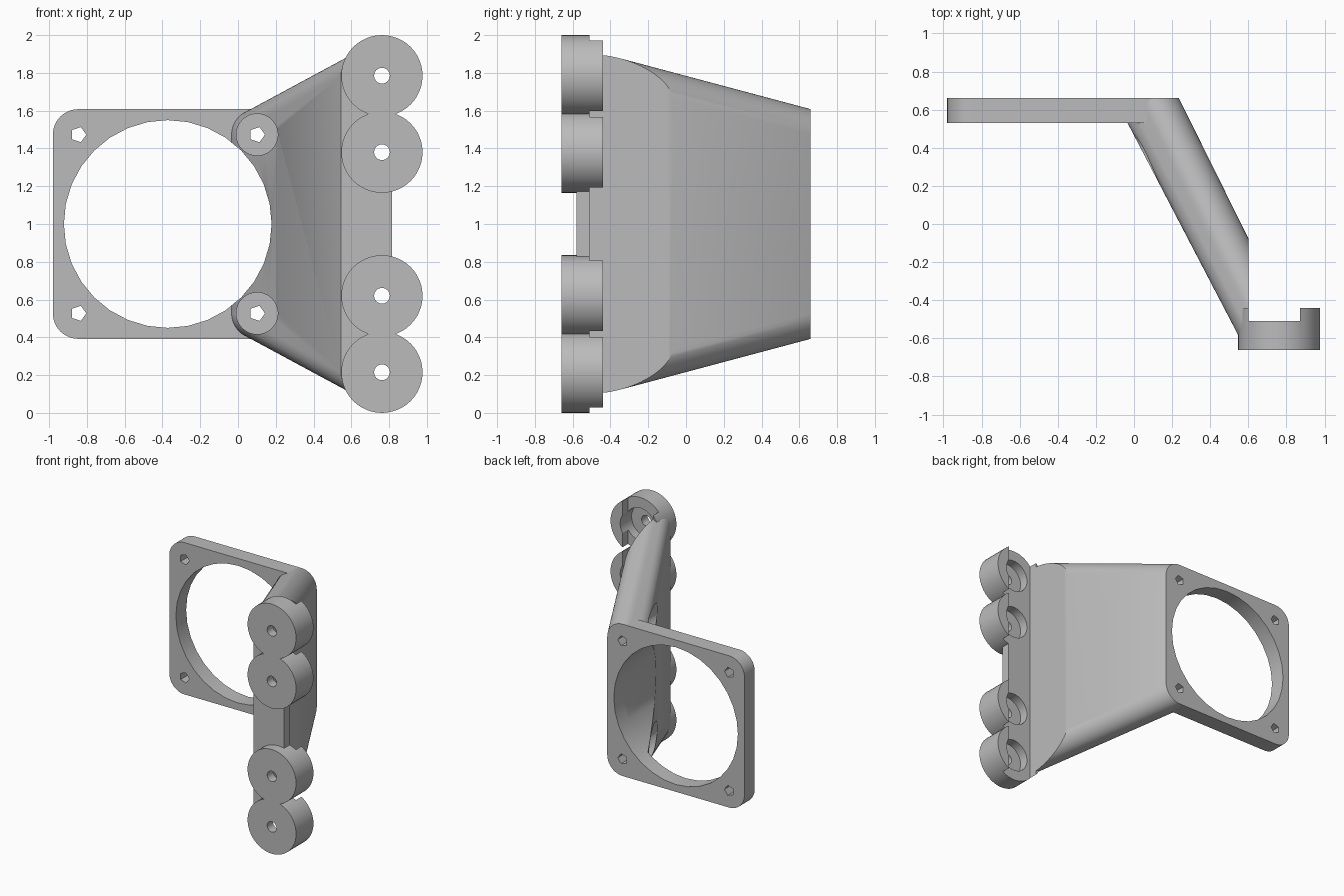
import bpy, bmesh, math
from mathutils import Matrix, Vector

cube = bpy.data.objects.get("Cube")
if cube:
    bpy.data.objects.remove(cube, do_unlink=True)

grey = bpy.data.materials.new("light grey plastic")
grey.use_nodes = True
colour = (0.5, 0.5, 0.5, 1)
grey.diffuse_color = colour
grey.node_tree.nodes["Principled BSDF"].inputs["Base Color"].default_value = colour

MID_Z = 1.0
FAN_X, FAN_HALF = -0.372, 0.473      # fan centre and screw spacing
PLATE_Y = (0.53, 0.66)
RAIL_Y = (-0.58, -0.51)
CORNER = 0.135
BOSS_X = 0.762
BOSS_OFFSETS = (0.38, 0.785)


def add_cylinder(bm, x, z, r, ys, sides=48):
    """Cylinder lying along y, with its first corner towards +x."""
    m = (Matrix.Translation((x, sum(ys) / 2, z)) @ Matrix.Rotation(math.pi / 2, 4, 'X')
         @ Matrix.Rotation(-math.pi / 2, 4, 'Z'))
    bmesh.ops.create_cone(bm, cap_ends=True, segments=sides, radius1=r, radius2=r,
                          depth=ys[1] - ys[0], matrix=m)


def add_box(bm, low, high):
    low, high = Vector(low), Vector(high)
    m = Matrix.Translation((low + high) / 2) @ Matrix.Diagonal((high - low).to_4d())
    m[3][3] = 1
    bmesh.ops.create_cube(bm, size=1, matrix=m)


def make(name, bm):
    mesh = bpy.data.meshes.new(name)
    bmesh.ops.recalc_face_normals(bm, faces=bm.faces[:])
    bm.to_mesh(mesh)
    bm.free()
    mesh.materials.append(grey)
    obj = bpy.data.objects.new(name, mesh)
    bpy.context.collection.objects.link(obj)
    return obj


def hull(name, cylinders):
    """Solid wrapped around a set of cylinders (x, z, r, ys)."""
    bm = bmesh.new()
    for c in cylinders:
        add_cylinder(bm, *c)
    result = bmesh.ops.convex_hull(bm, input=bm.verts[:])
    inside = [g for g in result["geom_interior"] + result["geom_unused"]
              if isinstance(g, bmesh.types.BMVert)]
    bmesh.ops.delete(bm, geom=list(set(inside)), context='VERTS')
    bmesh.ops.dissolve_limit(bm, angle_limit=0.002, verts=bm.verts[:], edges=bm.edges[:])
    return make(name, bm)


def cut(obj, cutters):
    """Subtract each cutter, given as a builder function and its arguments."""
    for build, *args in cutters:
        bm = bmesh.new()
        build(bm, *args)
        tool = make("cutter", bm)
        tool.hide_render = True
        mod = obj.modifiers.new("cut", 'BOOLEAN')
        mod.operation, mod.solver, mod.object = 'DIFFERENCE', 'EXACT', tool
        bpy.context.view_layer.objects.active = obj
        bpy.ops.object.modifier_apply(modifier=mod.name)
        bpy.data.objects.remove(tool, do_unlink=True)
    # Soft shading on the rounds, crisp edges elsewhere
    bpy.ops.object.select_all(action='DESELECT')
    obj.select_set(True)
    bpy.context.view_layer.objects.active = obj
    bpy.ops.object.shade_smooth_by_angle(angle=math.radians(30))


# Shared cutters
fan_bore = (add_cylinder, FAN_X, MID_Z, 0.55, (-1, 1), 32)
screw_spots = [(FAN_X + sx * FAN_HALF, MID_Z + sz * FAN_HALF)
               for sx in (-1, 1) for sz in (-1, 1)]
screw_holes = [(add_cylinder, x, z, 0.042, (0.4, 1), 5) for x, z in screw_spots]
head_bores = [(add_cylinder, x, z, 0.11, (-1, PLATE_Y[0])) for x, z in screw_spots[2:]]
rail_notch = (add_box, (0.6, RAIL_Y[1], -1), (0.87, 1, 3))
boss_spots = [MID_Z + s * d for s in (-1, 1) for d in BOSS_OFFSETS]


def boss_cuts(z):
    return [(add_cylinder, BOSS_X, z, 0.13, (-0.585, 0), 36),
            (add_cylinder, BOSS_X, z, 0.042, (-1, 0), 16)]


# Fan plate: rounded square with a large bore and four screw holes
plate = hull("fan_plate", [(x, z, CORNER, PLATE_Y) for x, z in screw_spots])
cut(plate, [fan_bore] + screw_holes)

# Slanted arm sweeping from the plate edge to the mounting rail
arm = hull("slanted_arm",
           [(x, z, CORNER, PLATE_Y) for x, z in screw_spots[2:]]
           + [(0.68, MID_Z + s * 0.785, CORNER, RAIL_Y) for s in (-1, 1)])
arm_cuts = [fan_bore] + head_bores + screw_holes[2:] + [rail_notch]
for z in boss_spots:
    arm_cuts += boss_cuts(z)
cut(arm, arm_cuts)

# Four round mounting bosses with a notch and recess behind
for i, z in enumerate(boss_spots):
    bm = bmesh.new()
    add_cylinder(bm, BOSS_X, z, 0.215, (-0.66, -0.44))
    boss = make(f"mounting_boss_{i + 1}", bm)
    cut(boss, [rail_notch] + boss_cuts(z))
